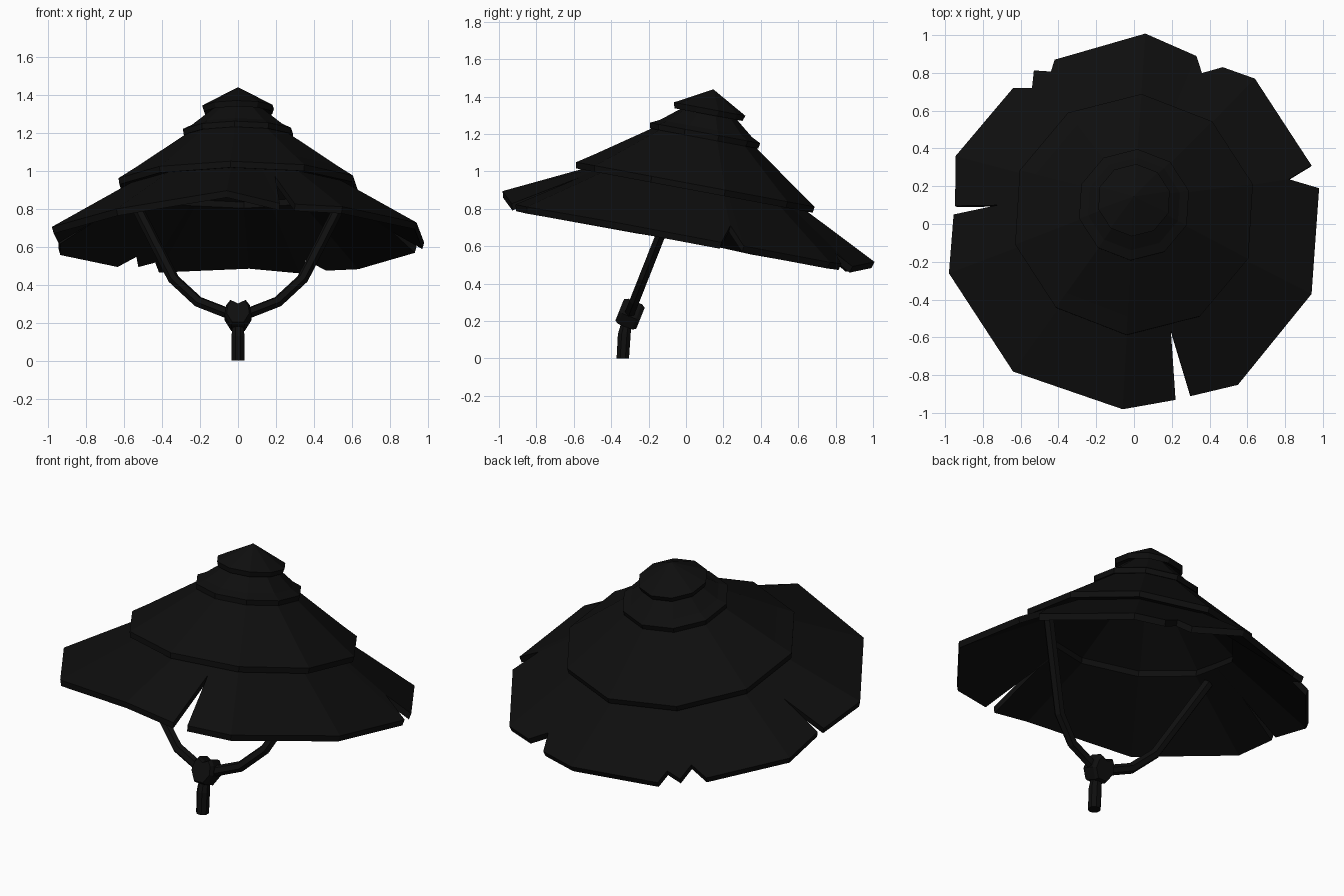
import bpy, bmesh
from math import pi, cos, sin, atan2, hypot, radians
from mathutils import Matrix, Vector

if "Cube" in bpy.data.objects:
    bpy.data.objects.remove(bpy.data.objects["Cube"])

SIDES = 10
STEP = 2 * pi / SIDES
PHASE = radians(86.5)
TILT = radians(-10.6)
HAT = Matrix.Translation((0, 0, 0.66)) @ Matrix.Rotation(TILT, 4, "X")

black = bpy.data.materials.new("black straw")
black.use_nodes = True
COLOUR = (0.0045, 0.0045, 0.0045, 1)
black.diffuse_color = COLOUR
black.node_tree.nodes["Principled BSDF"].inputs["Base Color"].default_value = COLOUR


def finish(name, bm, matrix=Matrix()):
    bmesh.ops.remove_doubles(bm, verts=bm.verts, dist=0.0005)
    bmesh.ops.recalc_face_normals(bm, faces=bm.faces)
    bm.transform(matrix)
    mesh = bpy.data.meshes.new(name)
    bm.to_mesh(mesh)
    bm.free()
    mesh.materials.append(black)
    obj = bpy.data.objects.new(name, mesh)
    bpy.context.collection.objects.link(obj)
    return obj


def loft(name, rings, matrix=Matrix(), closed=False):
    """Skin equal-length rings; closed joins the last to the first, else ends are capped."""
    bm = bmesh.new()
    loops = [[bm.verts.new(p) for p in ring] for ring in rings]
    pairs = list(zip(loops, loops[1:]))
    if closed:
        pairs.append((loops[-1], loops[0]))
    for a, b in pairs:
        for i in range(len(a)):
            j = (i + 1) % len(a)
            bm.faces.new((a[i], a[j], b[j], b[i]))
    if not closed:
        bm.faces.new(loops[0])
        bm.faces.new(loops[-1])
    return finish(name, bm, matrix)


def tier(name, profile):
    rings = [[(r * cos(PHASE + i * STEP), r * sin(PHASE + i * STEP), h)
              for i in range(SIDES)] for r, h in profile]
    return loft(name, rings, HAT, closed=True)


# Stacked tiers, each with a thin flared lip
tier("cap_tier", [(0, 0.793), (0.195, 0.685), (0.185, 0.655), (0, 0.73)])
tier("upper_tier", [(0.1, 0.70), (0.25, 0.58), (0.3, 0.555),
                    (0.295, 0.525), (0.25, 0.535), (0.1, 0.65)])
tier("middle_tier", [(0.18, 0.60), (0.56, 0.335), (0.65, 0.275),
                     (0.645, 0.242), (0.57, 0.255), (0.18, 0.55)])

# Torn brim: outline with notches, and a slight lift at front and back
outline = [
    (0.06, 1.0, 0.05), (0.33, 0.89, 0), (0.36, 0.79, 0), (0.47, 0.83, 0),
    (0.64, 0.77, 0), (0.94, 0.31, 0), (0.82, 0.22, 0), (0.98, 0.19, 0),
    (0.94, -0.37, 0), (0.55, -0.85, 0), (0.30, -0.91, 0), (0.195, -0.6, 0),
    (0.22, -0.93, 0), (-0.06, -0.99, 0.05), (-0.64, -0.78, 0),
    (-0.98, -0.26, 0), (-0.955, 0.05, 0), (-0.70, 0.075, 0),
    (-0.947, 0.095, 0), (-0.945, 0.36, 0), (-0.64, 0.72, 0),
    (-0.54, 0.71, 0), (-0.53, 0.81, 0), (-0.44, 0.80, 0), (-0.42, 0.87, 0),
]
INNER, OUTER, RISE, THICK = 0.54, 1.01, 0.28, 0.035
top_out, top_in = [], []
for x, y, lift in outline:
    y /= cos(TILT)
    a, r = atan2(y, x), hypot(x, y)
    off = (a - PHASE) % STEP - STEP / 2
    unit = cos(STEP / 2) / cos(off)
    h = RISE * (OUTER - r / unit) / (OUTER - INNER)
    top_out.append(Vector((x, y, h + lift)))
    top_in.append(Vector((INNER * unit * cos(a), INNER * unit * sin(a), RISE)))
low_out = [Vector((p.x * 0.99, p.y * 0.99, p.z - THICK)) for p in top_out]
low_in = [p - Vector((0, 0, THICK)) for p in top_in]
loft("torn_brim", [top_in, top_out, low_out, low_in], HAT, closed=True)


# Chin cord lying in a leaning plane
def cord_point(x, z):
    return Vector((x, -0.14 + 0.395 * (z - 0.65), z))


half = [(0.57, 0.88), (0.34, 0.43), (0.21, 0.31), (0.03, 0.24)]
path = [cord_point(-x, z) for x, z in half] + [cord_point(x, z) for x, z in reversed(half)]
plane_normal = Vector((0, -1, 0.395)).normalized()
rings = []
for i, p in enumerate(path):
    before, after = path[max(i - 1, 0)], path[min(i + 1, len(path) - 1)]
    side = (after - before).normalized().cross(plane_normal)
    rings.append([p + 0.03 * (side * cos(k * pi / 3) + plane_normal * sin(k * pi / 3))
                  for k in range(6)])
loft("chin_cord", rings)

# Knot with two small shoulders where the cord enters
right = [(0, 0.055), (0.04, 0.075), (0.062, 0.045), (0.07, -0.01), (0.035, -0.07)]
shape = right + [(-x, z) for x, z in reversed(right[1:])]
knot_at = Matrix.Translation((0, -0.30, 0.235)) @ Matrix.Rotation(radians(-22), 4, "X")
loft("cord_knot", [[(x * s, y, z * s) for x, z in shape]
                   for y, s in ((-0.06, 0.85), (-0.04, 1), (0.04, 1), (0.06, 0.85))], knot_at)

# Hanging cord end
tassel = [(-0.315, 0.21, 0.028), (-0.33, 0.13, 0.037), (-0.338, 0, 0.036)]
loft("cord_tassel", [[(r * cos(k * pi / 4 + pi / 8), y + r * sin(k * pi / 4 + pi / 8), z)
                      for k in range(8)] for y, z, r in tassel])
